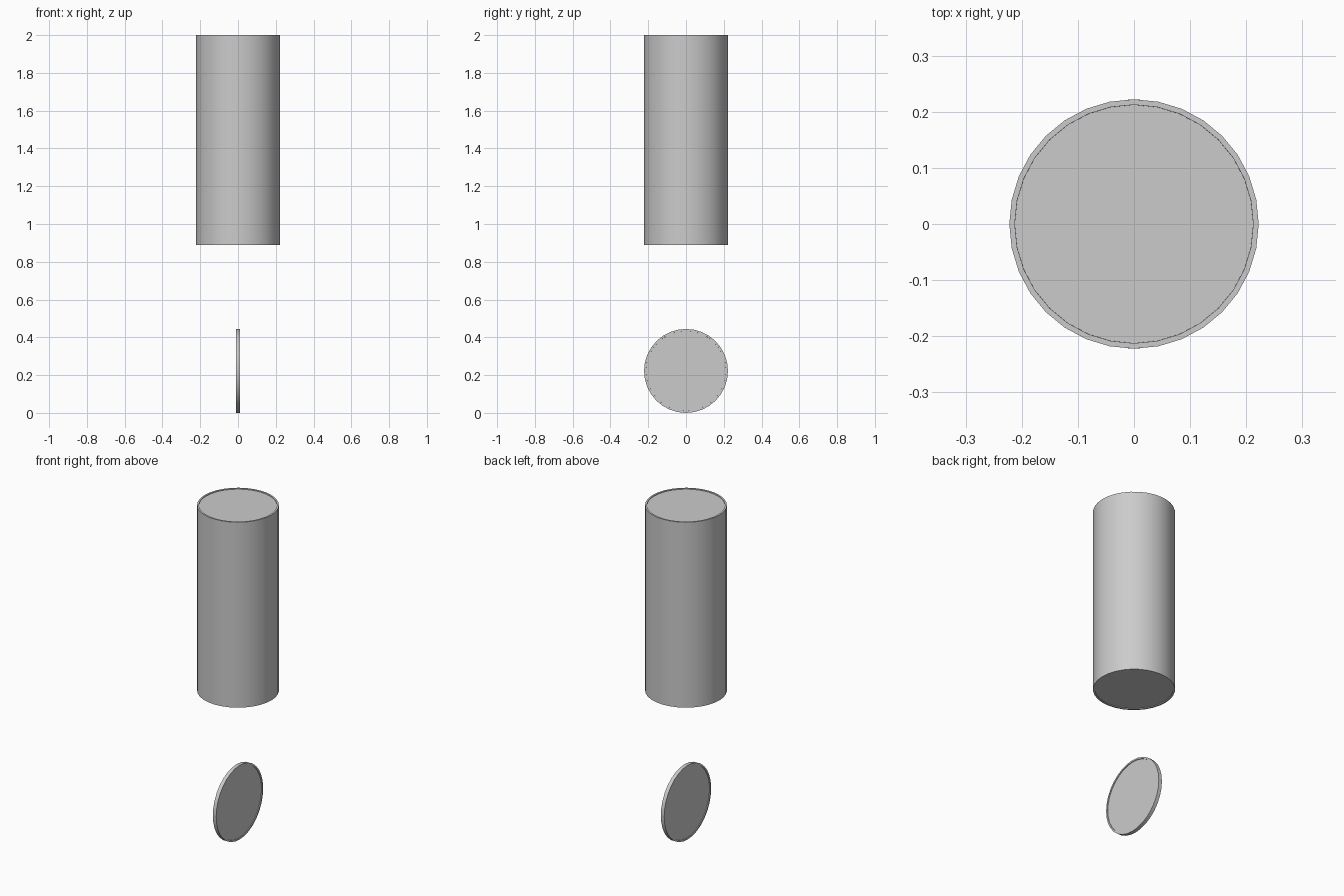
import bpy, bmesh, math
from mathutils import Matrix

if "Cube" in bpy.data.objects:
    bpy.data.objects.remove(bpy.data.objects["Cube"])

R = 0.2222        # outer radius
R_IN = 0.2125     # inner edge of the raised rim
DEPTH = 0.004     # recess inside the rim
T = 0.0222        # thickness of the thin disc


def rimmed_cylinder(name, height, matrix):
    """32-sided cylinder with a thin raised rim around both end faces."""
    bm = bmesh.new()
    bmesh.ops.create_cone(bm, cap_ends=True, segments=32,
                          radius1=R, radius2=R, depth=height)
    caps = [f for f in bm.faces if len(f.verts) > 4]
    for cap in caps:
        n = cap.normal.copy()
        # flat rim, then step the centre inwards
        bmesh.ops.inset_individual(bm, faces=[cap], thickness=R - R_IN)
        bmesh.ops.inset_individual(bm, faces=[cap], thickness=0.0002)
        bmesh.ops.translate(bm, verts=cap.verts[:], vec=-n * DEPTH)
    bmesh.ops.transform(bm, matrix=matrix, verts=bm.verts[:])
    bmesh.ops.recalc_face_normals(bm, faces=bm.faces[:])
    mesh = bpy.data.meshes.new(name)
    bm.to_mesh(mesh)
    bm.free()
    obj = bpy.data.objects.new(name, mesh)
    bpy.context.collection.objects.link(obj)
    bpy.ops.object.select_all(action='DESELECT')
    obj.select_set(True)
    bpy.context.view_layer.objects.active = obj
    bpy.ops.object.shade_smooth_by_angle(angle=math.radians(30))
    return obj


# tall upright stack
rimmed_cylinder("tall_stack", 50 * T, Matrix.Translation((0, 0, 2 - 25 * T)))

# single thin disc standing on edge, facing along x
rimmed_cylinder("thin_disc", T,
                Matrix.Translation((0, 0, R)) @ Matrix.Rotation(math.pi / 2, 4, 'Y'))
